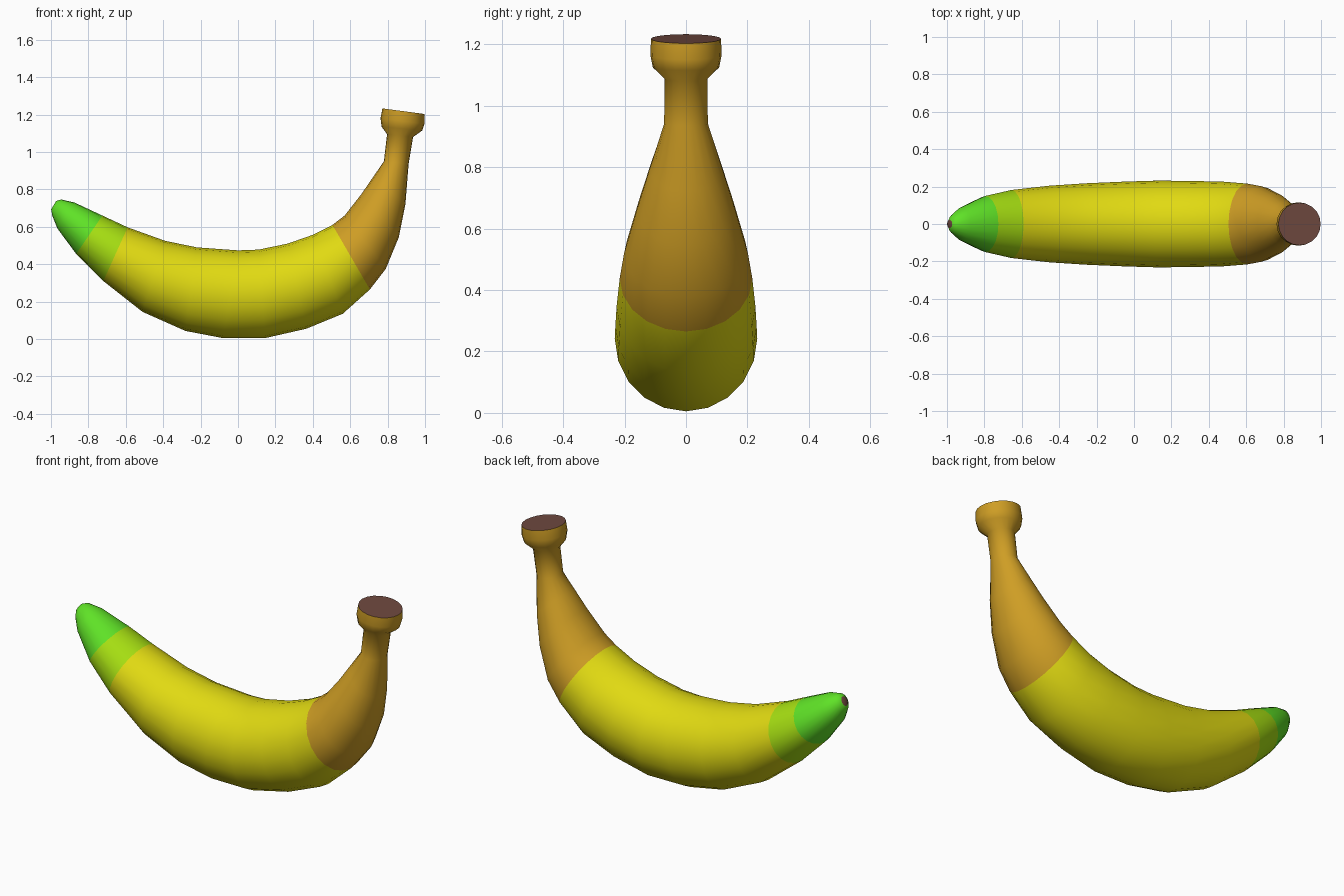
import bpy, bmesh, math
from mathutils import Vector

SIDES = 20


def material(name, rgb):
    m = bpy.data.materials.new(name)
    m.diffuse_color = (*rgb, 1)
    return m


mats = [material("dark brown", (0.16, 0.066, 0.05)),
        material("green", (0.115, 0.76, 0.02)),
        material("lime", (0.38, 0.73, 0.006)),
        material("yellow", (0.75, 0.70, 0.006)),
        material("ochre", (0.62, 0.34, 0.018))]

# Rings: inner x, z, outer x, z, half width in y, colour of the band that follows
rings = [
    (-0.972, 0.738, -0.999, 0.693, 0.022, 1),
    (-0.945, 0.746, -0.993, 0.660, 0.050, 1),
    (-0.875, 0.730, -0.965, 0.590, 0.090, 1),
    (-0.725, 0.660, -0.865, 0.455, 0.150, 2),
    (-0.590, 0.597, -0.720, 0.310, 0.182, 3),
    (-0.390, 0.525, -0.510, 0.145, 0.205, 3),
    (-0.220, 0.490, -0.280, 0.043, 0.218, 3),
    (0.000, 0.474, -0.080, 0.005, 0.227, 3),
    (0.110, 0.478, 0.145, 0.005, 0.232, 3),
    (0.265, 0.510, 0.365, 0.055, 0.230, 3),
    (0.400, 0.557, 0.560, 0.135, 0.226, 3),
    (0.505, 0.610, 0.705, 0.265, 0.216, 4),
    (0.570, 0.660, 0.790, 0.375, 0.202, 4),
    (0.660, 0.775, 0.860, 0.545, 0.160, 4),
    (0.725, 0.870, 0.895, 0.720, 0.118, 4),
    (0.780, 0.950, 0.912, 0.935, 0.071, 4),
    (0.797, 1.095, 0.936, 1.080, 0.070, 4),
    (0.768, 1.135, 0.985, 1.115, 0.108, 4),
    (0.762, 1.180, 0.997, 1.150, 0.116, 4),
    (0.772, 1.233, 0.998, 1.203, 0.114, 4)]

bm = bmesh.new()
loops = []
for ix, iz, ox, oz, w, _ in rings:
    inner, outer = Vector((ix, 0, iz)), Vector((ox, 0, oz))
    mid, arm = (inner + outer) / 2, (inner - outer) / 2
    loops.append([bm.verts.new(mid + arm * math.cos(a) + Vector((0, w * math.sin(a), 0)))
                  for a in (2 * math.pi * i / SIDES for i in range(SIDES))])

# Skin bands, coloured along the length
for r in range(len(loops) - 1):
    for i in range(SIDES):
        j = (i + 1) % SIDES
        f = bm.faces.new((loops[r][i], loops[r][j], loops[r + 1][j], loops[r + 1][i]))
        f.material_index = rings[r][5]
# Dark blossom tip and cut stem end
for loop in (loops[0], loops[-1]):
    bm.faces.new(loop).material_index = 0
bmesh.ops.recalc_face_normals(bm, faces=bm.faces)

mesh = bpy.data.meshes.new("banana")
bm.to_mesh(mesh)
bm.free()
for m in mats:
    mesh.materials.append(m)
banana = bpy.data.objects.new("banana", mesh)
bpy.context.collection.objects.link(banana)
bpy.context.view_layer.objects.active = banana
banana.select_set(True)
bpy.ops.object.shade_smooth_by_angle(angle=math.radians(50))
